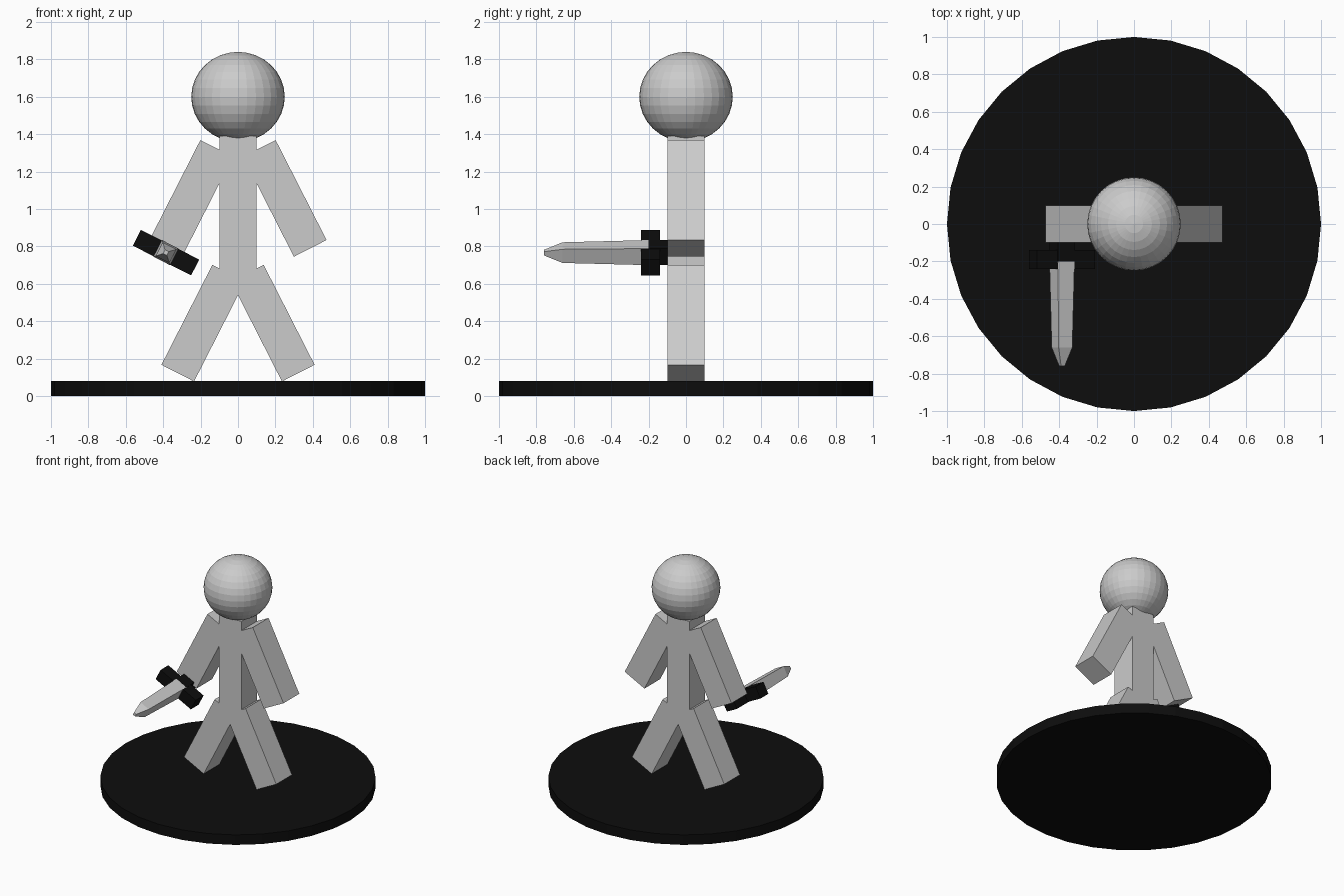
import bpy, bmesh
from math import radians
from mathutils import Matrix, Vector

if "Cube" in bpy.data.objects:
    bpy.data.objects.remove(bpy.data.objects["Cube"])

TILT = radians(27)
black = bpy.data.materials.new("black")
black.diffuse_color = (0.004, 0.004, 0.004, 1)
black.use_nodes = True
black.node_tree.nodes["Principled BSDF"].inputs["Base Color"].default_value = black.diffuse_color


def finish(name, bm, mat=None):
    bmesh.ops.recalc_face_normals(bm, faces=bm.faces)
    me = bpy.data.meshes.new(name)
    bm.to_mesh(me)
    bm.free()
    ob = bpy.data.objects.new(name, me)
    bpy.context.collection.objects.link(ob)
    if mat:
        me.materials.append(mat)
    return ob


def box(name, center, size, tilt=0.0, mat=None):
    bm = bmesh.new()
    m = (Matrix.Translation(center) @ Matrix.Rotation(tilt, 4, 'Y')
         @ Matrix.Diagonal((*size, 1)))
    bmesh.ops.create_cube(bm, size=1, matrix=m)
    return finish(name, bm, mat)


# round base
bm = bmesh.new()
bmesh.ops.create_cone(bm, cap_ends=True, segments=32, radius1=1, radius2=1,
                      depth=0.08, matrix=Matrix.Translation((0, 0, 0.04)))
finish("base", bm, black)

# head, slightly flattened
bm = bmesh.new()
bmesh.ops.create_uvsphere(
    bm, u_segments=32, v_segments=16, radius=1,
    matrix=Matrix.Translation((0, 0, 1.6)) @ Matrix.Diagonal((0.25, 0.25, 0.24, 1)))
finish("head", bm)

# torso, arms and legs
box("torso", (0, 0, 0.99), (0.2, 0.2, 0.8))
for side, s in (("left", 1), ("right", -1)):
    box(side + "_arm", (s * 0.25, 0, 1.057), (0.196, 0.2, 0.6), -s * TILT)
    box(side + "_leg", (s * 0.186, 0, 0.39), (0.196, 0.2, 0.6), -s * TILT)

# sword handle and guard
SX, SZ = -0.385, 0.767
box("sword_handle", (SX, -0.1, SZ), (0.1, 0.2, 0.1), TILT, black)
box("sword_guard", (SX, -0.19, SZ), (0.35, 0.1, 0.095), TILT, black)

# sword blade: square sections tapering to a blunt tip
bm = bmesh.new()
rot = Matrix.Rotation(TILT, 3, 'Y')
rings = []
for y, h in ((-0.19, 0.05), (-0.66, 0.041), (-0.76, 0.011)):
    rings.append([bm.verts.new(Vector((SX, y, SZ)) + rot @ Vector((a * h, 0, b * h)))
                  for a, b in ((-1, -1), (1, -1), (1, 1), (-1, 1))])
for r0, r1 in zip(rings, rings[1:]):
    for i in range(4):
        j = (i + 1) % 4
        bm.faces.new((r0[i], r0[j], r1[j], r1[i]))
bm.faces.new(rings[0])
bm.faces.new(rings[-1])
finish("sword_blade", bm)
